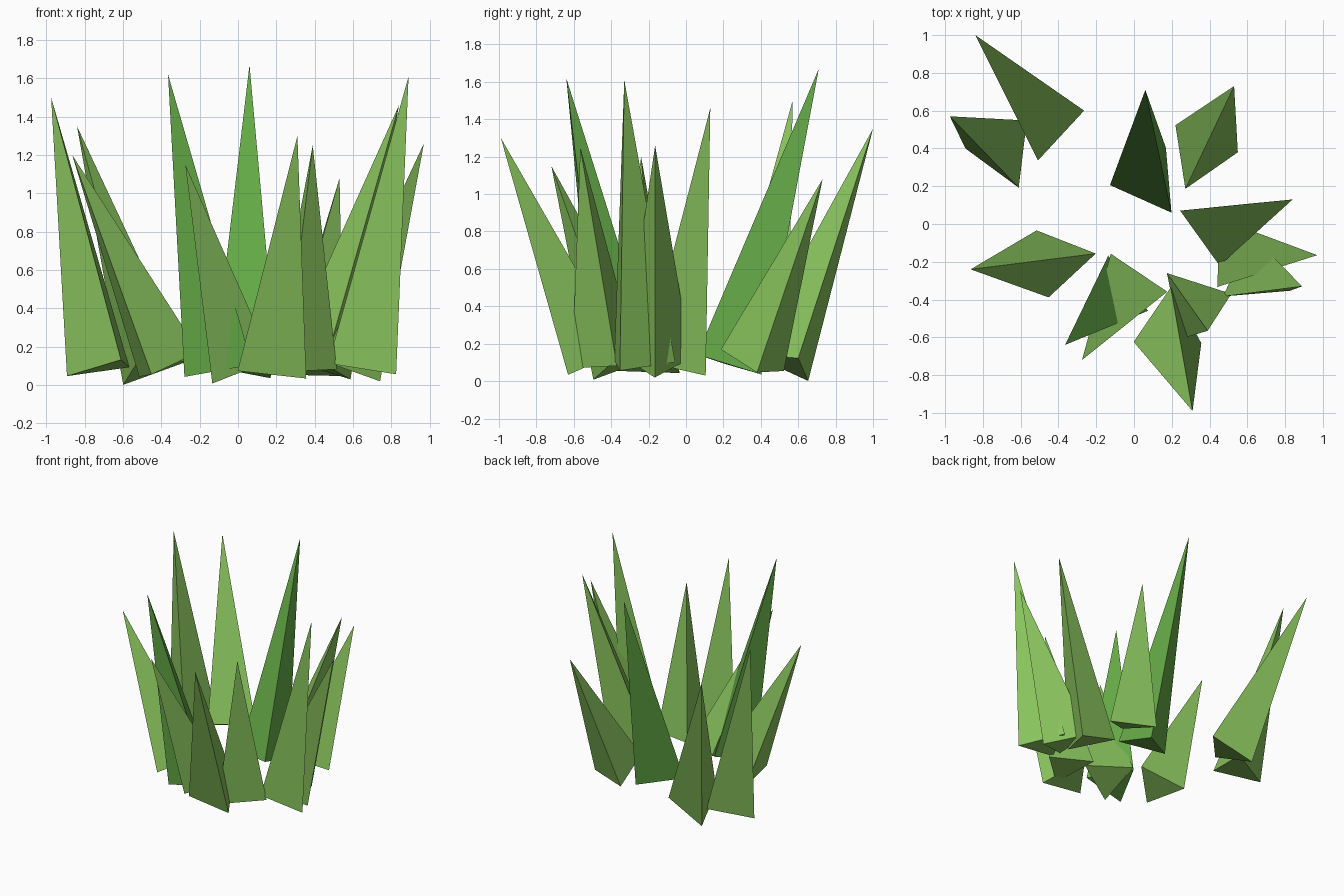
import bpy
import bmesh
import math
from mathutils import Vector, Quaternion

cube = bpy.data.objects.get("Cube")
if cube:
    bpy.data.objects.remove(cube, do_unlink=True)


def make_material(name, rgb):
    mat = bpy.data.materials.new(name)
    mat.use_nodes = True
    color = (*rgb, 1.0)
    mat.diffuse_color = color
    mat.node_tree.nodes["Principled BSDF"].inputs["Base Color"].default_value = color
    return mat


light_green = make_material("light_green", (0.25, 0.55, 0.11))
deep_green = make_material("deep_green", (0.135, 0.42, 0.065))

ROOT_HEIGHT = 0.09
ROOT_RADIUS = 0.208


def grass_blade(name, tip, root, spin, material):
    """Three-sided spike: triangular root square to the leaning axis, one sharp tip."""
    tip = Vector(tip)
    centre = Vector((*root, ROOT_HEIGHT))
    axis = (tip - centre).normalized()

    # first root corner points along the spin heading, lifted into the root plane
    angle = math.radians(spin)
    arm = Vector((math.cos(angle), math.sin(angle), 0))
    arm.z = -arm.dot(axis) / axis.z
    arm = arm.normalized() * ROOT_RADIUS

    bm = bmesh.new()
    corners = [bm.verts.new(centre + Quaternion(axis, i * math.tau / 3) @ arm)
               for i in range(3)]
    apex = bm.verts.new(tip)
    for i in range(3):
        bm.faces.new((corners[i], corners[(i + 1) % 3], apex))
    bm.faces.new(corners[::-1])

    mesh = bpy.data.meshes.new(name)
    bm.to_mesh(mesh)
    bm.free()
    mesh.materials.append(material)
    blade = bpy.data.objects.new(name, mesh)
    bpy.context.collection.objects.link(blade)
    return blade


# Blades behind: tip, root centre, heading of one root corner
grass_blade("back_right_blade", (-0.84, 1.0, 1.35), (-0.457, 0.53), 20, light_green)
grass_blade("outer_right_blade", (-0.975, 0.57, 1.5), (-0.69, 0.38), -67, light_green)
grass_blade("tall_back_blade", (0.06, 0.71, 1.67), (0.08, 0.223), -54, deep_green)
grass_blade("short_back_left_blade", (0.53, 0.73, 1.08), (0.347, 0.363), -113, light_green)

# Blades on the left side
grass_blade("left_inner_blade", (0.84, 0.13, 1.46), (0.428, -0.015), -83, light_green)
grass_blade("left_outer_blade", (0.97, -0.165, 1.26), (0.546, -0.158), -121, light_green)
grass_blade("left_tall_blade", (0.89, -0.33, 1.61), (0.64, -0.265), -145, light_green)

# Blades in front
grass_blade("front_blade", (0.31, -0.99, 1.3), (0.183, -0.53), 207, light_green)
grass_blade("front_inner_blade", (0.39, -0.565, 1.25), (0.312, -0.413), 12, light_green)
grass_blade("front_right_short_blade", (-0.275, -0.72, 1.15), (-0.027, -0.337), -6, light_green)
grass_blade("front_right_tall_blade", (-0.365, -0.64, 1.62), (-0.114, -0.372), -25, deep_green)

# Blade on the right side
grass_blade("right_blade", (-0.865, -0.24, 1.2), (-0.39, -0.193), 11, light_green)
